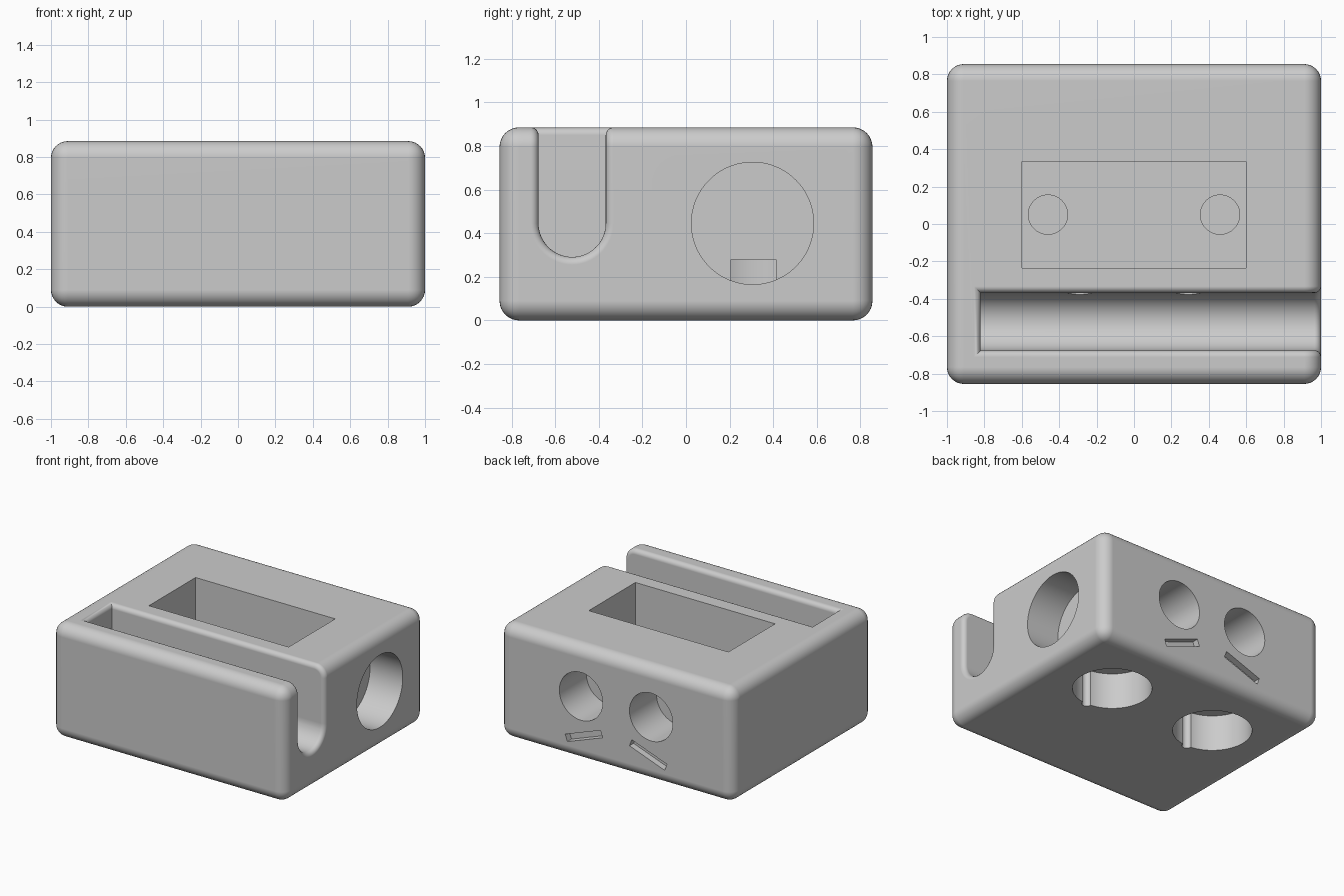
import bpy, bmesh, math
from mathutils import Matrix, Vector

cube = bpy.data.objects.get("Cube")
if cube:
    bpy.data.objects.remove(cube, do_unlink=True)

HX, HY, TOP = 1.0, 0.855, 0.885
grey = bpy.data.materials.new("plain_grey")
grey.use_nodes = True
grey.diffuse_color = (0.6, 0.6, 0.6, 1)
grey.node_tree.nodes["Principled BSDF"].inputs["Base Color"].default_value = (0.6, 0.6, 0.6, 1)


def make_object(name, bm):
    bmesh.ops.recalc_face_normals(bm, faces=bm.faces[:])
    mesh = bpy.data.meshes.new(name)
    bm.to_mesh(mesh)
    bm.free()
    obj = bpy.data.objects.new(name, mesh)
    bpy.context.collection.objects.link(obj)
    mesh.materials.append(grey)
    return obj


def box(name, center, size, tilt=0.0):
    bm = bmesh.new()
    matrix = (Matrix.Translation(center) @ Matrix.Rotation(tilt, 4, 'Y')
              @ Matrix.Diagonal((*size, 1)))
    bmesh.ops.create_cube(bm, size=1, matrix=matrix)
    return make_object(name, bm)


def rod(name, start, end, radius, sides=64):
    start, end = Vector(start), Vector(end)
    axis = end - start
    bm = bmesh.new()
    matrix = (Matrix.Translation((start + end) / 2)
              @ axis.to_track_quat('Z', 'Y').to_matrix().to_4x4())
    bmesh.ops.create_cone(bm, cap_ends=True, segments=sides, radius1=radius,
                          radius2=radius, depth=axis.length, matrix=matrix)
    return make_object(name, bm)


def cut(obj, cutter):
    cutter.hide_render = True
    mod = obj.modifiers.new("cut", 'BOOLEAN')
    mod.operation, mod.solver, mod.object = 'DIFFERENCE', 'EXACT', cutter
    bpy.context.view_layer.objects.active = obj
    bpy.ops.object.modifier_apply(modifier=mod.name)
    bpy.data.objects.remove(cutter, do_unlink=True)


# Rounded block
body = box("body", (0, 0, TOP / 2), (2 * HX, 2 * HY, TOP))
bm = bmesh.new()
bm.from_mesh(body.data)
bmesh.ops.bevel(bm, geom=bm.edges[:], offset=0.09, segments=8, profile=0.5, affect='EDGES')
bm.to_mesh(body.data)
bm.free()

# Long round-bottomed slot, open at the top and at +x
slot_y, slot_z, slot_r, slot_end = -0.522, 0.445, 0.154, -0.82
profile = [(slot_y - slot_r, 1.2)]
for i in range(33):
    a = math.pi * (1 + i / 32)
    profile.append((slot_y + slot_r * math.cos(a), slot_z + slot_r * math.sin(a)))
profile.append((slot_y + slot_r, 1.2))
bm = bmesh.new()
face = bm.faces.new([bm.verts.new((slot_end, y, z)) for y, z in profile])
ext = bmesh.ops.extrude_face_region(bm, geom=[face])
bmesh.ops.translate(bm, vec=(2.1, 0, 0),
                    verts=[v for v in ext["geom"] if isinstance(v, bmesh.types.BMVert)])
cut(body, make_object("slot_cutter", bm))

# Small rounding along the rim of the slot
bm = bmesh.new()
bm.from_mesh(body.data)
rim = []
for e in bm.edges:
    near = all(abs(v.co.y - slot_y) < slot_r + 0.01 for v in e.verts)
    outer = all(v.co.z > TOP - 0.001 or v.co.x > HX - 0.1 for v in e.verts)
    if near and outer and e.is_manifold and e.calc_face_angle(0) > 0.9:
        rim.append(e)
bmesh.ops.bevel(bm, geom=rim, offset=0.035, segments=5, profile=0.5,
                affect='EDGES', clamp_overlap=False)
bm.to_mesh(body.data)
bm.free()

# Rectangular pocket in the top
FLOOR = 0.42
cut(body, box("pocket_cutter", (0, 0.05, (FLOOR + 1.1) / 2), (1.195, 0.57, 1.1 - FLOOR)))

# Round recess in the +x side
cut(body, rod("side_recess_cutter", (0.72, 0.305, 0.445), (1.2, 0.305, 0.445), 0.28, 96))

for s in (-1, 1):
    # Blind holes in the pocket floor
    cut(body, rod("floor_hole_cutter", (s * 0.46, 0.05, 0.34), (s * 0.46, 0.05, 0.6), 0.105))
    # Recesses in the underside, each with a small notch
    cut(body, rod("base_recess_cutter", (s * 0.46, 0.31, -0.2), (s * 0.46, 0.31, 0.28), 0.28, 96))
    cut(body, rod("notch_cutter", (s * 0.46, 0.03, -0.2), (s * 0.46, 0.03, 0.28), 0.035, 24))
    # Holes in the back and in the slot wall
    cut(body, rod("back_hole_cutter", (s * 0.3, 0.525, 0.5), (s * 0.3, 1.1, 0.5), 0.185))
    cut(body, rod("slot_hole_cutter", (s * 0.29, -0.5, 0.485), (s * 0.29, -0.26, 0.485), 0.09))
    # Slanted grooves below the back holes
    cut(body, box("groove_cutter", (s * 0.275, HY, 0.2), (0.32, 0.1, 0.055), s * math.radians(20)))

# Smooth curves with crisp edges
bpy.ops.object.select_all(action='DESELECT')
body.select_set(True)
bpy.context.view_layer.objects.active = body
bpy.ops.object.shade_smooth_by_angle(angle=math.radians(35))
normals = body.modifiers.new("even_shading", 'WEIGHTED_NORMAL')
normals.keep_sharp = True
